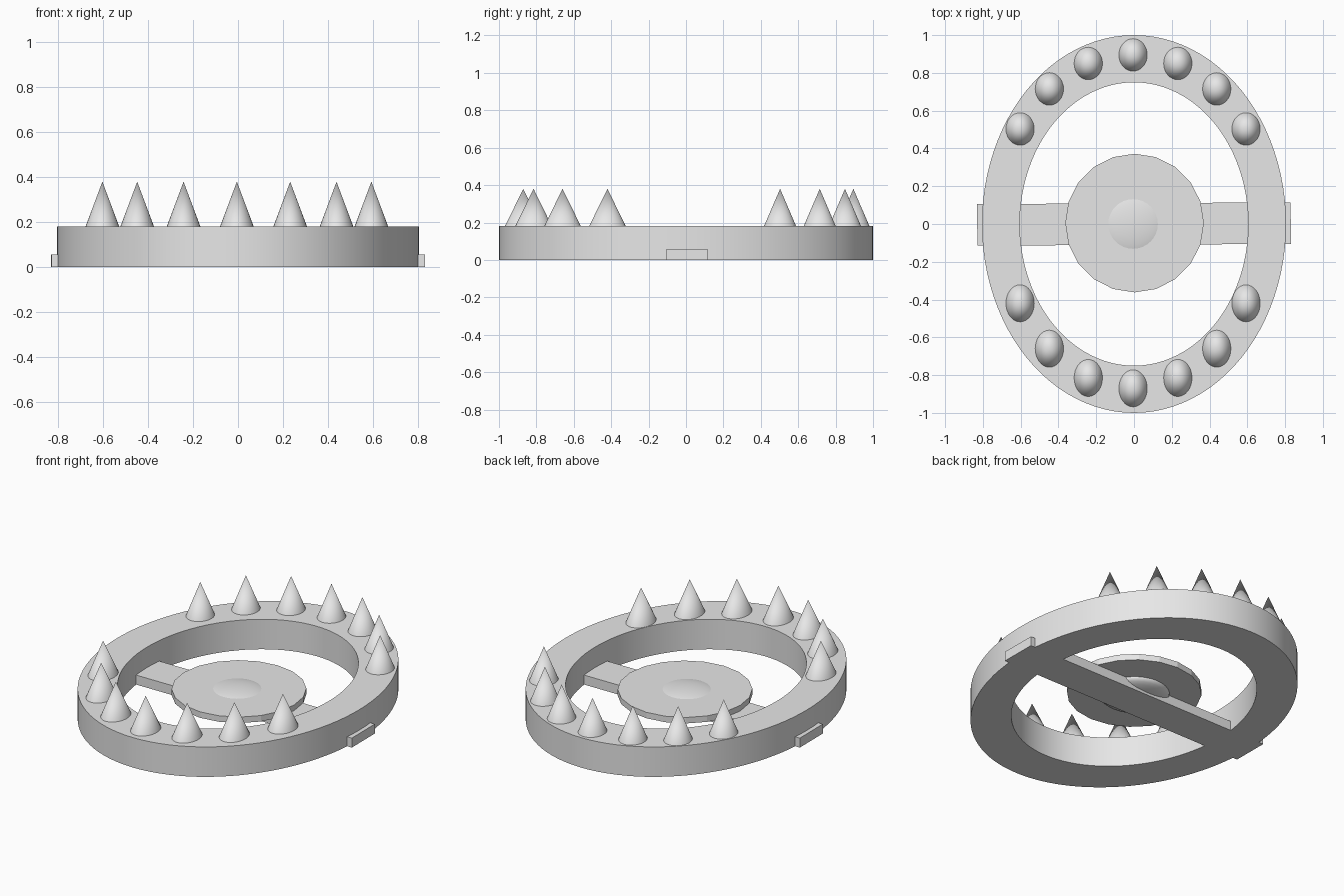
import bpy, bmesh, math

cube = bpy.data.objects.get("Cube")
if cube:
    bpy.data.objects.remove(cube, do_unlink=True)

steel = bpy.data.materials.new("steel_grey")
steel.use_nodes = True
GREY = (0.8, 0.8, 0.8, 1)
steel.diffuse_color = GREY
steel.node_tree.nodes["Principled BSDF"].inputs["Base Color"].default_value = GREY


def finish(name, smooth=None):
    """Name the active object, colour it and set its shading."""
    ob = bpy.context.object
    ob.name = name
    ob.data.materials.append(steel)
    bpy.ops.object.transform_apply(location=False, rotation=True, scale=True)
    if smooth:
        bpy.ops.object.shade_smooth_by_angle(angle=math.radians(smooth))
    return ob


def oval_ring(name, outer, inner, height, sides=96):
    """Oval band with a rectangular cross-section."""
    bm = bmesh.new()
    section = [(outer, 0), (outer, height), (inner, height), (inner, 0)]
    loops = []
    for i in range(sides):
        a = 2 * math.pi * i / sides
        loops.append([bm.verts.new((r[0] * math.cos(a), r[1] * math.sin(a), z))
                      for r, z in section])
    for i in range(sides):
        p, q = loops[i], loops[(i + 1) % sides]
        for j in range(4):
            k = (j + 1) % 4
            bm.faces.new((p[j], q[j], q[k], p[k]))
    bmesh.ops.recalc_face_normals(bm, faces=bm.faces)
    mesh = bpy.data.meshes.new(name)
    bm.to_mesh(mesh)
    bm.free()
    ob = bpy.data.objects.new(name, mesh)
    bpy.context.collection.objects.link(ob)
    bpy.ops.object.select_all(action='DESELECT')
    ob.select_set(True)
    bpy.context.view_layer.objects.active = ob
    finish(name, 30)


# Jaw band
RING_TOP = 0.18
oval_ring("jaw_ring", (0.805, 1.0), (0.605, 0.75), RING_TOP)

# Cross bar through the band
bpy.ops.mesh.primitive_cube_add(size=1, location=(0, 0, 0.0285),
                                rotation=(0, 0, 0.006))
bpy.context.object.scale = (1.66, 0.22, 0.057)
finish("cross_bar")

# Trigger plate with a flattened boss through its middle
bpy.ops.mesh.primitive_cylinder_add(vertices=20, radius=0.367, depth=0.036,
                                    location=(0.003, 0.005, 0.073))
finish("trigger_plate")
bpy.ops.mesh.primitive_uv_sphere_add(segments=32, ring_count=16, radius=1,
                                     location=(-0.005, 0, 0.055))
bpy.context.object.scale = (0.19, 0.19, 0.05)
finish("trigger_boss", 60)

# Teeth: x position, front y, back y
TEETH = [(0, -0.87, 0.895), (0.237, -0.815, 0.85),
         (0.443, -0.66, 0.715), (0.598, -0.42, 0.503)]
TOOTH_HEIGHT = 0.2
for x, front, back in TEETH:
    for side in ((1, -1) if x else (1,)):
        for label, y, length in (("front", front, 0.098), ("back", back, 0.086)):
            bpy.ops.mesh.primitive_cone_add(
                vertices=32, radius1=1, radius2=0, depth=TOOTH_HEIGHT,
                location=(side * x - 0.005, y, RING_TOP + TOOTH_HEIGHT / 2))
            bpy.context.object.scale = (0.075, length, 1)
            finish(label + "_tooth", 40)
